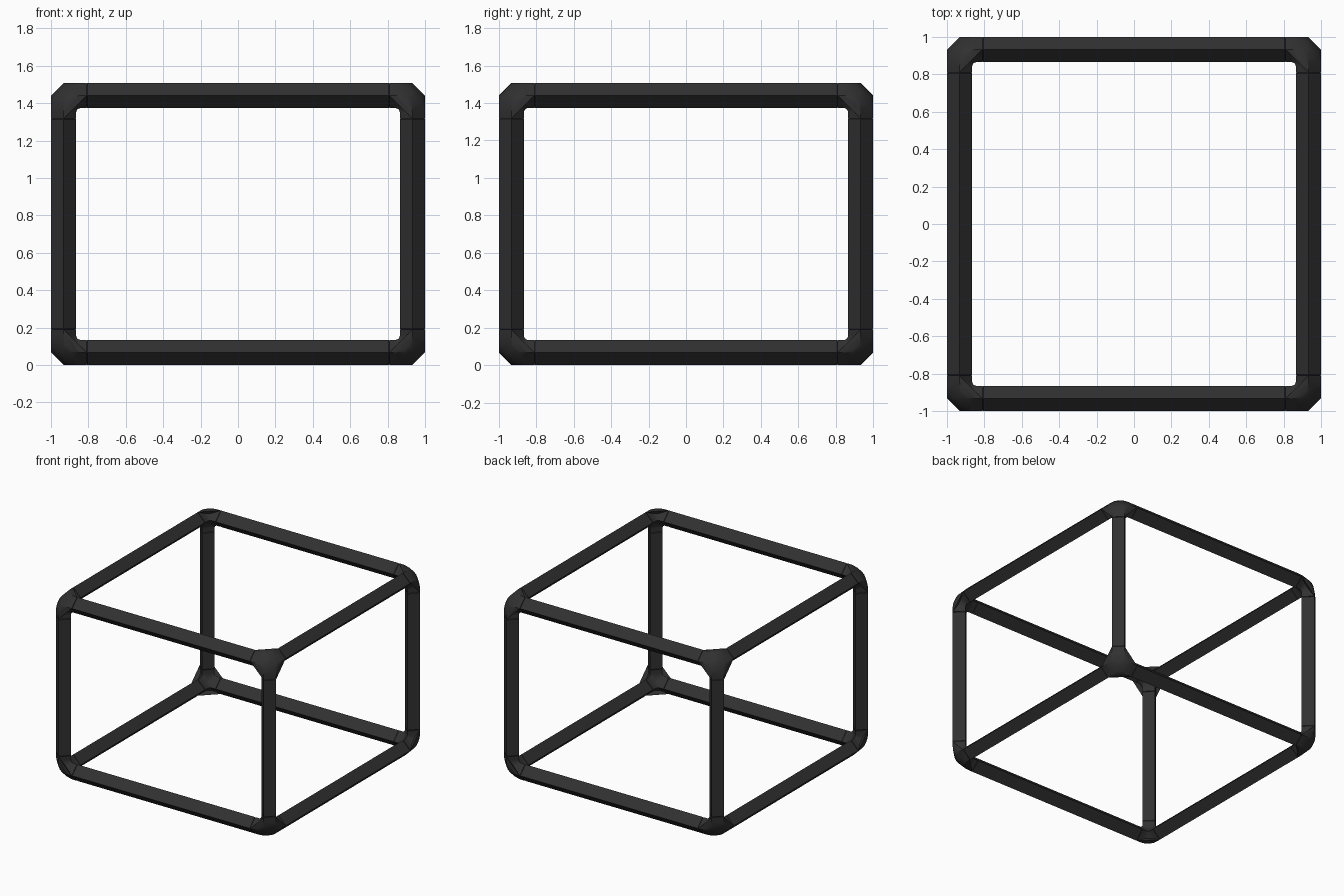
import bpy, bmesh, math
from mathutils import Vector

if "Cube" in bpy.data.objects:
    bpy.data.objects.remove(bpy.data.objects["Cube"], do_unlink=True)

H = 0.0675                              # half diagonal of the diamond section
SIZE = Vector((2.0, 2.0, 1.508))
AXIS = SIZE / 2 - Vector((H, H, H))     # bar centre lines
MID = Vector((0, 0, SIZE.z / 2))
REACH = 0.122                           # corner joint length along each bar
BEND = 0.09                             # elbow radius
STEPS = 8

black = bpy.data.materials.new("matte black")
black.use_nodes = True
colour = (0.03, 0.03, 0.03, 1)
black.diffuse_color = colour
black.node_tree.nodes["Principled BSDF"].inputs["Base Color"].default_value = colour


def unit(i):
    return Vector([float(k == i) for k in range(3)])


def loft(bm, rings):
    """Skin a row of four-sided rings and cap both ends."""
    rows = [[bm.verts.new(p) for p in ring] for ring in rings]
    for r0, r1 in zip(rows, rows[1:]):
        for k in range(4):
            n = (k + 1) % 4
            bm.faces.new((r0[k], r0[n], r1[n], r1[k]))
    bm.faces.new(rows[0])
    bm.faces.new(rows[-1])


def finish(bm, name, smooth=False):
    bmesh.ops.recalc_face_normals(bm, faces=bm.faces)
    me = bpy.data.meshes.new(name)
    bm.to_mesh(me)
    bm.free()
    me.materials.append(black)
    ob = bpy.data.objects.new(name, me)
    bpy.context.collection.objects.link(ob)
    if smooth:
        bpy.ops.object.select_all(action='DESELECT')
        ob.select_set(True)
        bpy.context.view_layer.objects.active = ob
        bpy.ops.object.shade_smooth_by_angle(angle=math.radians(35))


def bar(name, centre, axis):
    """Diamond bar with slightly chamfered ends, leaving a fine seam."""
    a, b, c = (unit((axis + k) % 3) for k in range(3))
    end = AXIS[axis] - REACH
    bm = bmesh.new()
    rings = []
    for t, r in ((-end, H - 0.005), (0.005 - end, H), (end - 0.005, H), (end, H - 0.005)):
        rings.append([centre + a * t + d * r for d in (b, c, -b, -c)])
    loft(bm, rings)
    finish(bm, name)


def corner(name, sign):
    """Three curved elbows with a rounded cap over the outside."""
    origin = Vector([s * w for s, w in zip(sign, AXIS)]) + MID

    def place(p):
        return origin - Vector([s * v for s, v in zip(sign, p)])

    bm = bmesh.new()
    outer = []
    for i in range(3):
        a, b, c = (unit((i + k) % 3) for k in range(3))
        stations = [(a * REACH, -b)]
        for k in range(STEPS + 1):
            t = math.radians(270 - 90 * k / STEPS)
            n = a * math.cos(t) + b * math.sin(t)
            stations.append(((a + b + n) * BEND, n))
        stations.append((b * REACH, -a))
        rings = [[p + n * H, p - c * H, p - n * H, p + c * H] for p, n in stations]
        loft(bm, [[place(q) for q in ring] for ring in rings])
        outer += [place(q) for ring in rings for q in ring[:2]]
    cap = [bm.verts.new(q) for q in outer]
    bmesh.ops.remove_doubles(bm, verts=cap, dist=0.0001)
    cap = [v for v in cap if v.is_valid]
    hull = bmesh.ops.convex_hull(bm, input=cap)
    loose = [v for v in bm.verts if not v.link_faces]
    bmesh.ops.delete(bm, geom=loose, context='VERTS')
    finish(bm, name, smooth=True)


# Corner joints
for sx, side in ((-1, "right"), (1, "left")):
    for sy, face in ((-1, "front"), (1, "back")):
        for sz, level in ((-1, "bottom"), (1, "top")):
            corner(f"corner_{level}_{face}_{side}", (sx, sy, sz))

# Rails and posts
for sy, face in ((-1, "front"), (1, "back")):
    for sz, level in ((-1, "bottom"), (1, "top")):
        bar(f"{level}_{face}_rail", MID + Vector((0, sy * AXIS.y, sz * AXIS.z)), 0)
for sx, side in ((-1, "right"), (1, "left")):
    for sz, level in ((-1, "bottom"), (1, "top")):
        bar(f"{level}_{side}_rail", MID + Vector((sx * AXIS.x, 0, sz * AXIS.z)), 1)
    for sy, face in ((-1, "front"), (1, "back")):
        bar(f"{face}_{side}_post", MID + Vector((sx * AXIS.x, sy * AXIS.y, 0)), 2)
